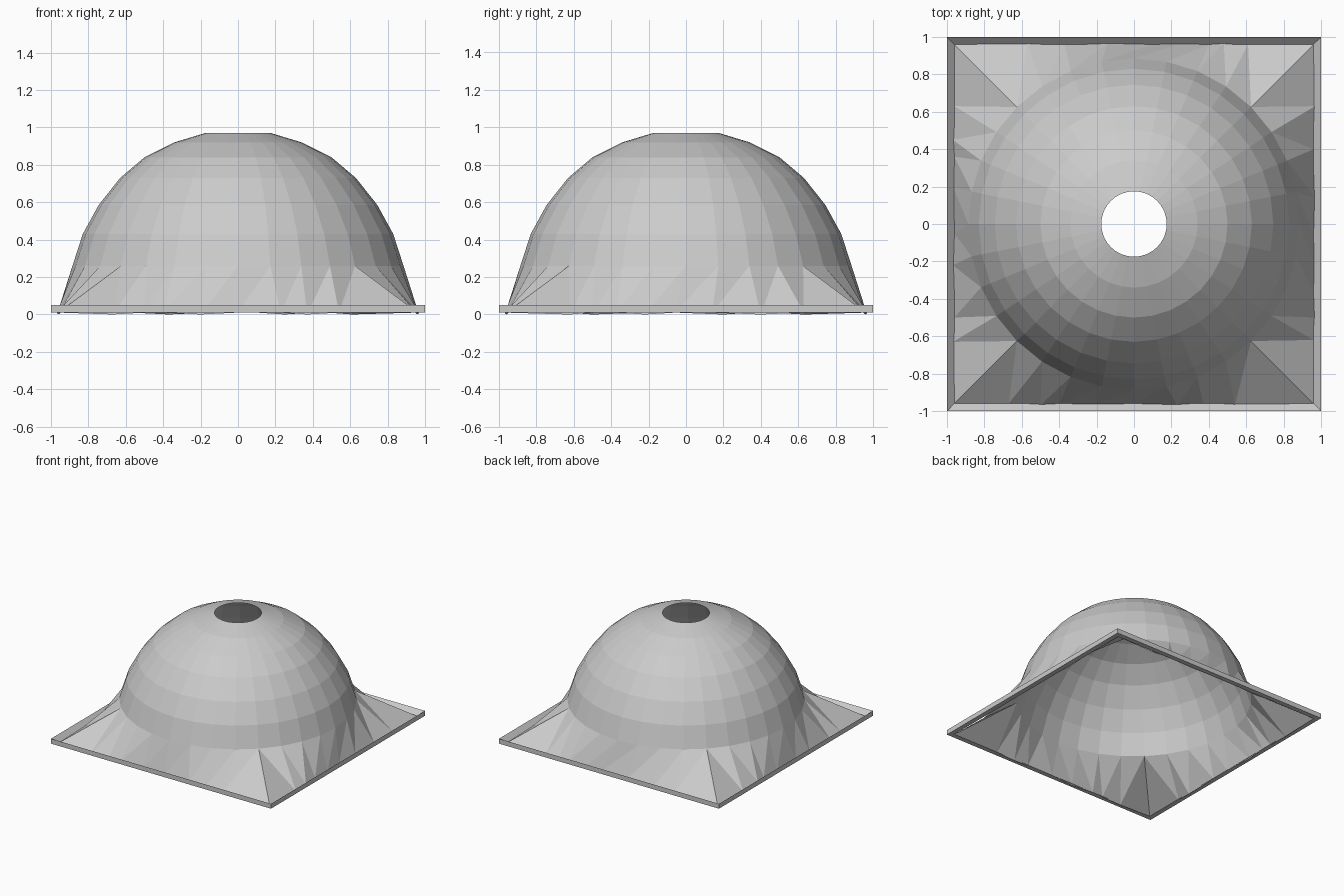
import bpy, bmesh, math
from mathutils import Matrix, Vector

cube = bpy.data.objects.get("Cube")
if cube:
    bpy.data.objects.remove(cube, do_unlink=True)

grey = bpy.data.materials.new("light grey")
grey.use_nodes = True
colour = (0.6, 0.6, 0.6, 1)
grey.diffuse_color = colour
grey.node_tree.nodes["Principled BSDF"].inputs["Base Color"].default_value = colour

SEGMENTS = 32
RIM_RADIUS, RIM_Z = 0.885, 0.26
INNER, FLOOR = 0.96, 0.01


def finish(name, bm):
    bmesh.ops.remove_doubles(bm, verts=bm.verts, dist=0.0005)
    bmesh.ops.recalc_face_normals(bm, faces=bm.faces)
    mesh = bpy.data.meshes.new(name)
    bm.to_mesh(mesh)
    bm.free()
    mesh.materials.append(grey)
    obj = bpy.data.objects.new(name, mesh)
    bpy.context.collection.objects.link(obj)


def bridge(bm, lower, upper):
    n = len(lower)
    for i in range(n):
        j = (i + 1) % n
        bm.faces.new((lower[i], lower[j], upper[j], upper[i]))


def circle(radius, z):
    step = math.tau / SEGMENTS
    return [Vector((radius * math.cos(i * step), radius * math.sin(i * step), z))
            for i in range(SEGMENTS)]


def square(half, z):
    return [Vector((x * half, y * half, z))
            for x, y in ((-1, -1), (1, -1), (1, 1), (-1, 1))]


def loft(name, rings, closed=False):
    bm = bmesh.new()
    loops = [[bm.verts.new(p) for p in ring] for ring in rings]
    for lower, upper in zip(loops, loops[1:]):
        bridge(bm, lower, upper)
    if closed:
        bridge(bm, loops[-1], loops[0])
    finish(name, bm)


# Open dome with a round hole at the crown
profile = [(RIM_RADIUS, RIM_Z), (0.83, 0.43), (0.745, 0.585), (0.63, 0.73),
           (0.5, 0.84), (0.34, 0.92), (0.175, 0.97)]
loft("dome", [circle(r, z) for r, z in profile])

# Square border: outer wall, inward sloping top and flat underside
loft("border", [square(1, FLOOR), square(1, 0.05), square(INNER, FLOOR)], closed=True)

# Skirt of triangles joining the round dome edge to the square border,
# one side at a time: front, right, back, left
feet = [
    (-0.67, -0.5, -0.4, -0.2, 0, 0.23, 0.37, 0.54),
    (-0.62, -0.5, -0.37, -0.22, -0.06, 0.14, 0.4, 0.63),
    (-0.61, -0.48, -0.4, -0.25, -0.1, 0.14, 0.37, 0.57),
    (-0.63, -0.45, -0.36, -0.2, 0.05, 0.22, 0.5, 0.63),
]
ring = circle(RIM_RADIUS, RIM_Z)
start = SEGMENTS * 5 // 8
span = SEGMENTS // 4
bm = bmesh.new()
for side, positions in enumerate(feet):
    turn = Matrix.Rotation(side * math.pi / 2, 4, 'Z')
    top = [bm.verts.new(turn @ ring[(start + i) % SEGMENTS]) for i in range(span + 1)]
    base = [bm.verts.new(turn @ Vector((x, -INNER - 0.008 * (i % 2), FLOOR * (i % 3 > 0))))
            for i, x in enumerate(positions)]
    corners = [bm.verts.new(turn @ Vector((s * INNER, -INNER, FLOOR))) for s in (-1, 1)]
    for i in range(span):
        bm.faces.new((top[i], base[i], top[i + 1]))
        if i + 1 < span:
            bm.faces.new((base[i], base[i + 1], top[i + 1]))
    bm.faces.new((top[0], corners[0], base[0]))
    bm.faces.new((top[-1], base[-1], corners[1]))
finish("skirt", bm)
